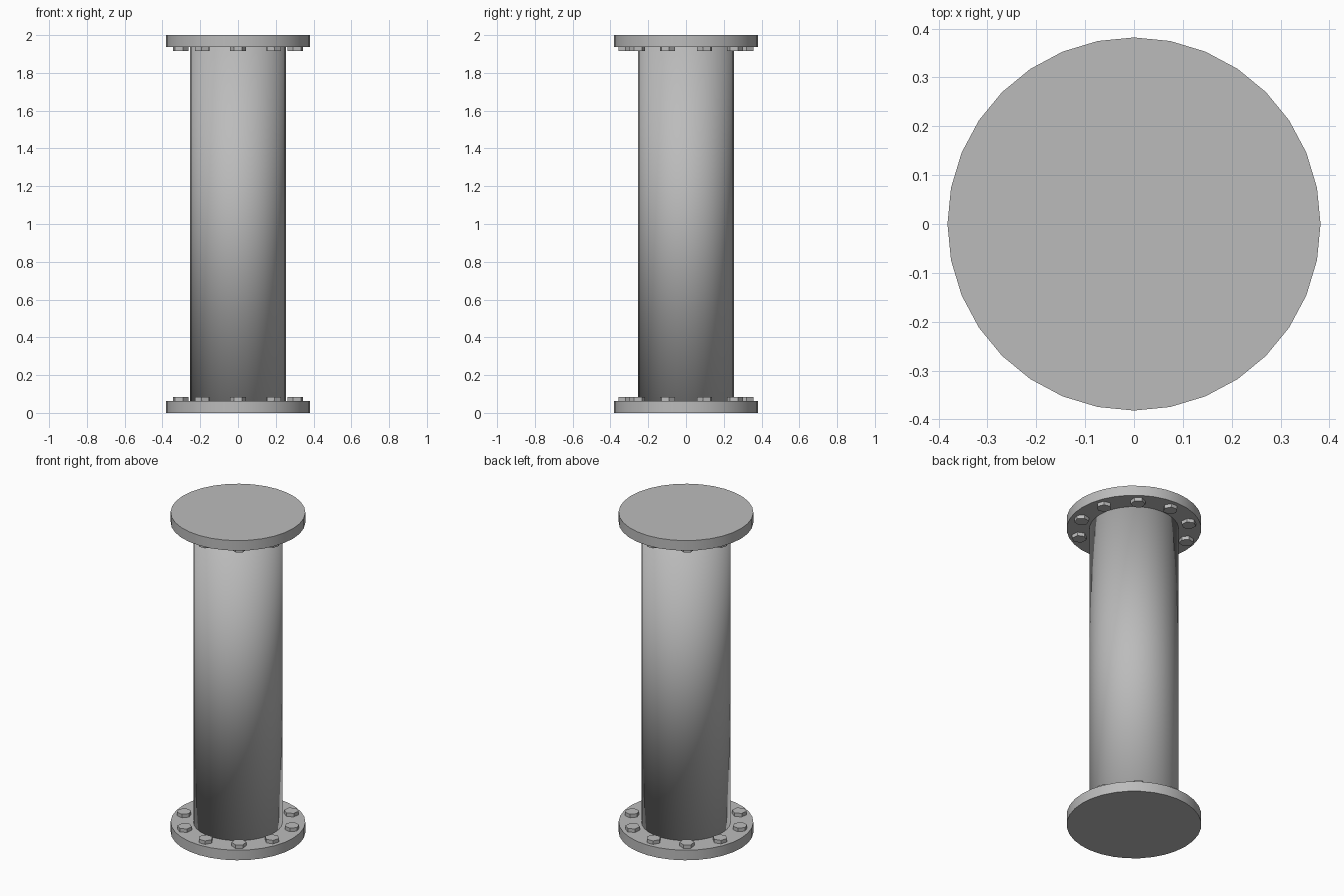
import bpy
import math

cube = bpy.data.objects.get("Cube")
if cube:
    bpy.data.objects.remove(cube, do_unlink=True)

HEIGHT = 2.0
FLANGE_R, FLANGE_T = 0.382, 0.063
PIPE_R = 0.253
BOLT_R, BOLT_T = 0.042, 0.022
BOLT_RING, BOLTS = 0.32, 10

steel = bpy.data.materials.new("grey steel")
steel.use_nodes = True
grey = (0.5, 0.5, 0.5, 1.0)
steel.diffuse_color = grey
steel.node_tree.nodes["Principled BSDF"].inputs["Base Color"].default_value = grey


def cylinder(name, sides, radius, bottom, top, x=0.0, y=0.0, turn=0.0):
    bpy.ops.mesh.primitive_cylinder_add(
        vertices=sides, radius=radius, depth=top - bottom,
        location=(x, y, (bottom + top) / 2), rotation=(0, 0, turn))
    obj = bpy.context.object
    obj.name = name
    obj.data.materials.append(steel)
    return obj


# Pipe, smooth all over so its shading softens towards the ends
cylinder("pipe", 32, PIPE_R, FLANGE_T, HEIGHT - FLANGE_T)
bpy.ops.object.shade_smooth()

# End flanges, each with a ring of hex bolts on its inner face
for end, base, bolt_base in (
        ("bottom", 0.0, FLANGE_T),
        ("top", HEIGHT - FLANGE_T, HEIGHT - FLANGE_T - BOLT_T)):
    cylinder(end + "_flange", 32, FLANGE_R, base, base + FLANGE_T)
    bpy.ops.object.shade_smooth_by_angle(angle=math.radians(30))
    for i in range(BOLTS):
        a = math.tau * i / BOLTS + math.pi / 2
        cylinder(f"{end}_bolt_{i + 1}", 6, BOLT_R, bolt_base, bolt_base + BOLT_T,
                 BOLT_RING * math.cos(a), BOLT_RING * math.sin(a), a)
